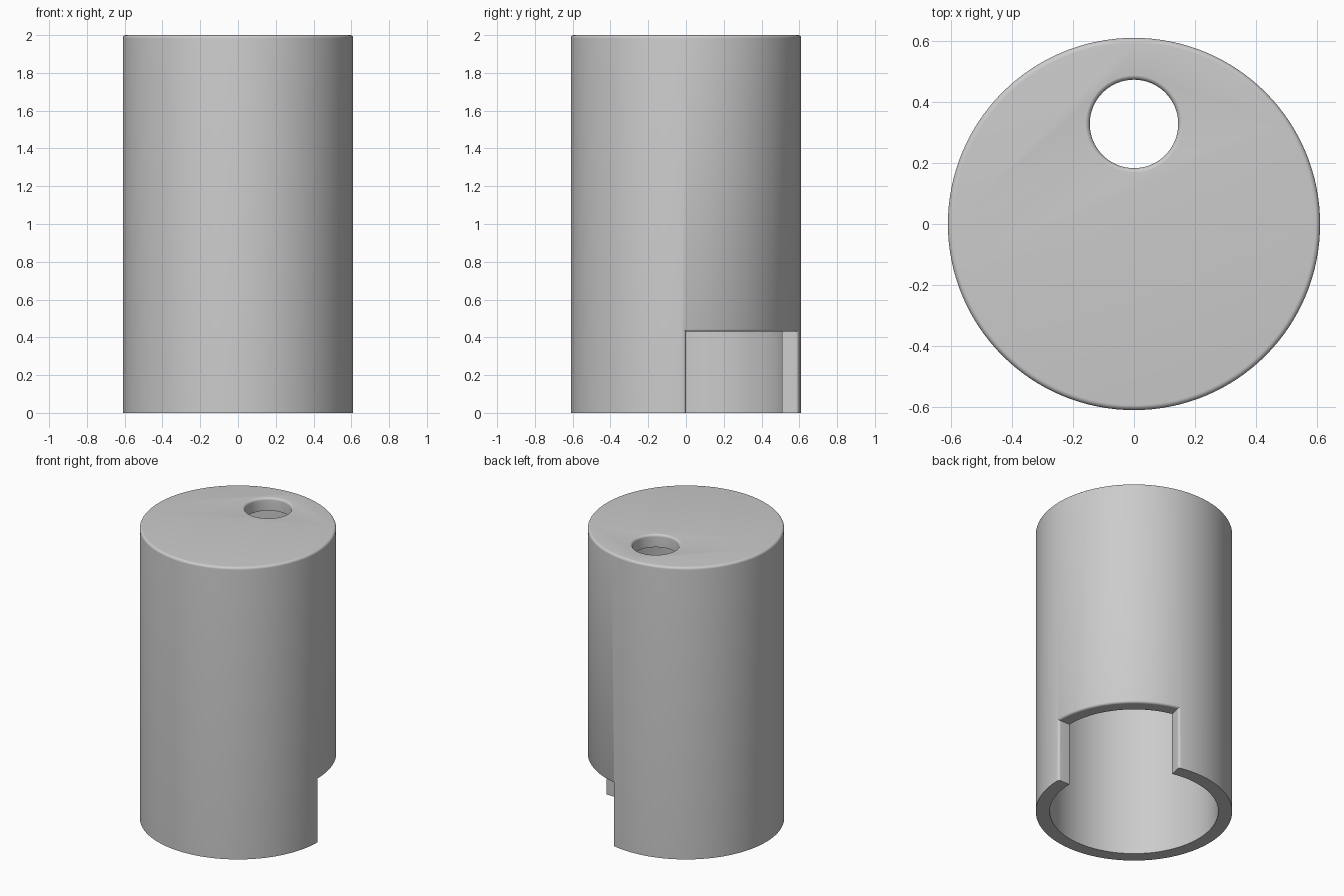
import bpy
import bmesh
from math import sin, cos, pi, radians

R, RIN, H = 0.61, 0.523, 2.0      # outer radius, bore radius, height
ROOF = 0.087                      # thickness of the closed end
FILLET = 0.017
ARC = [i * pi / 12 for i in range(7)]

if "Cube" in bpy.data.objects:
    bpy.data.objects.remove(bpy.data.objects["Cube"])

grey = bpy.data.materials.new("plain grey")
grey.use_nodes = True
grey.diffuse_color = (0.6, 0.6, 0.6, 1)
grey.node_tree.nodes["Principled BSDF"].inputs["Base Color"].default_value = (0.6, 0.6, 0.6, 1)


def finish(bm, name):
    bmesh.ops.remove_doubles(bm, verts=bm.verts, dist=1e-5)
    bmesh.ops.recalc_face_normals(bm, faces=bm.faces)
    mesh = bpy.data.meshes.new(name)
    bm.to_mesh(mesh)
    bm.free()
    mesh.materials.append(grey)
    obj = bpy.data.objects.new(name, mesh)
    bpy.context.collection.objects.link(obj)
    return obj


def loft(rings, name, caps=True):
    """Join equal closed rings of points into a solid."""
    bm = bmesh.new()
    loops = [[bm.verts.new(p) for p in ring] for ring in rings]
    for a, b in zip(loops, loops[1:] if caps else loops[1:] + loops[:1]):
        n = len(a)
        for i in range(n):
            j = (i + 1) % n
            bm.faces.new((a[i], a[j], b[j], b[i]))
    if caps:
        for loop in (loops[0], loops[-1]):
            # strips between opposite halves keep curved caps exact
            n = len(loop)
            for i in range(n // 2 - 1):
                bm.faces.new((loop[i], loop[i + 1], loop[n - 2 - i], loop[n - 1 - i]))
    return finish(bm, name)


def circle(r, z, n, cy=0.0):
    return [(r * cos(2 * pi * i / n), cy + r * sin(2 * pi * i / n), z) for i in range(n)]


# Hollow body: closed wall profile turned about z, with a rounded top rim
outline = [(RIN, H - ROOF), (RIN, 0), (R, 0)]
outline += [(R - FILLET * (1 - cos(a)), H - FILLET * (1 - sin(a))) for a in ARC]
body = loft([circle(r, z, 128) for r, z in outline], "body", caps=False)

# Close the roof: replace the open ring strip with two flat discs
bm = bmesh.new()
bm.from_mesh(body.data)
strip = [f for f in bm.faces
         if {round(v.co.z, 4) for v in f.verts} == {round(H - ROOF, 4), H}]
bmesh.ops.delete(bm, geom=strip, context="FACES_ONLY")
for z in (H - ROOF, H):
    edges = [e for e in bm.edges if e.is_boundary and all(abs(v.co.z - z) < 1e-4 for v in e.verts)]
    bmesh.ops.contextual_create(bm, geom=edges)
bmesh.ops.recalc_face_normals(bm, faces=bm.faces)
bm.to_mesh(body.data)
bm.free()

# Roof hole cutter, flared at the top for a rounded lip
HOLE_R, HOLE_Y = 0.145, 0.328
flare = [(HOLE_R, H - 0.3)]
flare += [(HOLE_R + FILLET * (1 - cos(a)), H + 0.0005 - FILLET * (1 - sin(a))) for a in ARC]
flare.append((HOLE_R + FILLET, H + 0.1))
hole = loft([circle(r, z, 64, HOLE_Y) for r, z in flare], "hole_cutter")

# Side notch cutter: curved block that flares near the outer wall
START, END, TOP = radians(0), radians(77), 0.43


def patch(r, grow):
    a0, a1 = START - grow / r, END + grow / r
    angles = [a0 + (a1 - a0) * i / 32 for i in range(33)]
    upper = [(r * cos(a), r * sin(a), TOP + grow) for a in angles]
    return upper + [(x, y, -0.1) for x, y, _ in reversed(upper)]


layers = [(0.4, 0)]
layers += [(R + 0.001 - FILLET * (1 - sin(a)), FILLET * (1 - cos(a))) for a in ARC]
layers.append((0.7, FILLET))
notch = loft([patch(r, g) for r, g in layers], "notch_cutter")

# Cut the body
bpy.context.view_layer.objects.active = body
for cutter in (hole, notch):
    mod = body.modifiers.new(cutter.name, "BOOLEAN")
    mod.operation, mod.solver, mod.object = "DIFFERENCE", "EXACT", cutter
    bpy.ops.object.modifier_apply(modifier=mod.name)
    bpy.data.objects.remove(cutter)

bpy.ops.object.select_all(action="DESELECT")
body.select_set(True)
bpy.ops.object.shade_smooth_by_angle(angle=radians(30))
